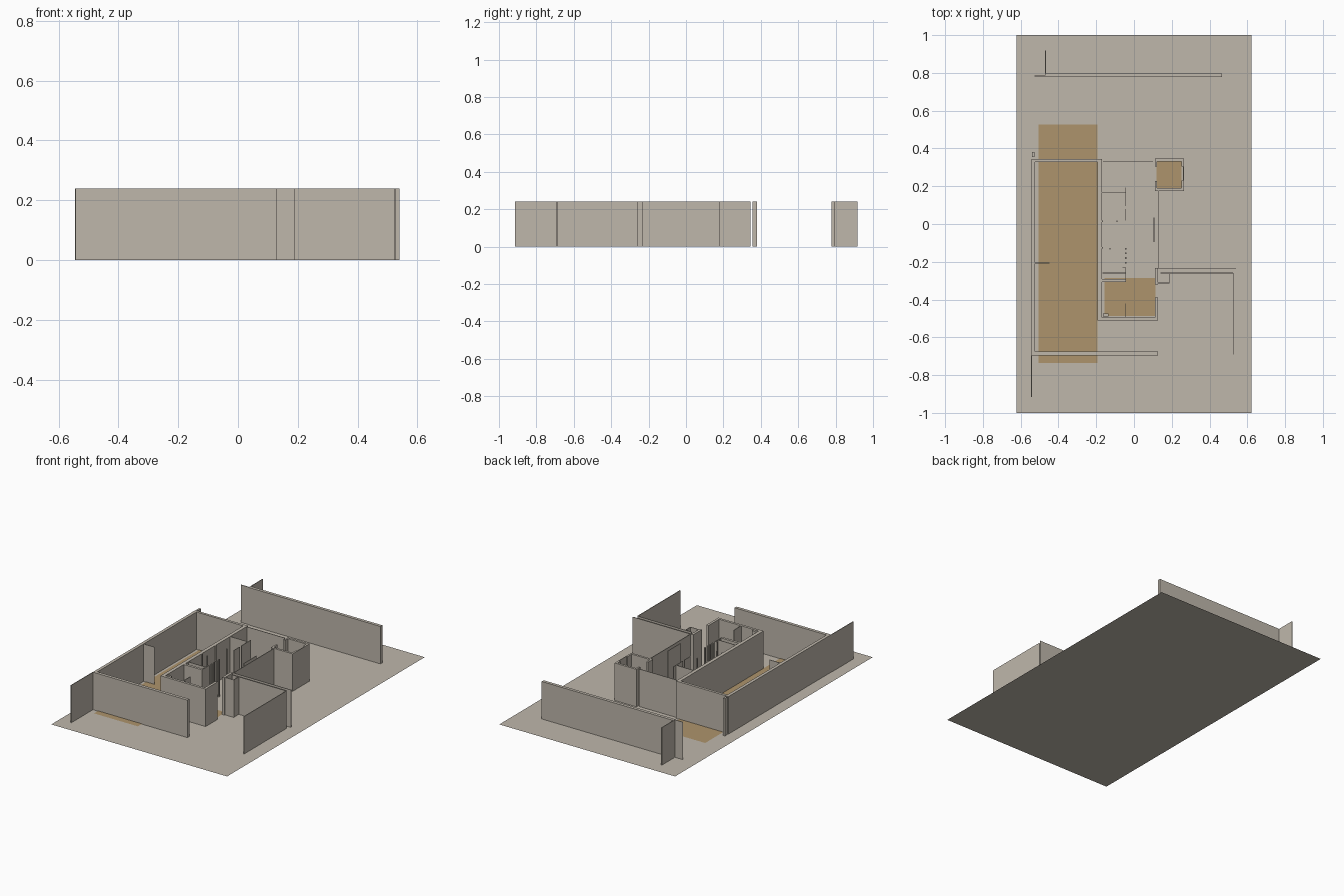
import bpy

H = 0.24    # wall height
T = 0.002   # half thickness of a thin partition


def material(name, rgb):
    m = bpy.data.materials.new(name)
    m.diffuse_color = (*rgb, 1)
    return m


STONE = material("warm_grey", (0.52, 0.475, 0.41))
TAN = material("tan_floor", (0.42, 0.295, 0.15))


def build(name, verts, faces, mat):
    me = bpy.data.meshes.new(name)
    me.from_pydata(verts, [], faces)
    me.materials.append(mat)
    ob = bpy.data.objects.new(name, me)
    bpy.context.collection.objects.link(ob)


def plate(name, x0, x1, y0, y1, z, mat):
    build(name, [(x0, y0, z), (x1, y0, z), (x1, y1, z), (x0, y1, z)], [(0, 1, 2, 3)], mat)


def walls(name, rects):
    """One object made of full-height boxes, each given as x0, x1, y0, y1."""
    v, f = [], []
    for x0, x1, y0, y1 in rects:
        n = len(v)
        for z in (0, H):
            v += [(x0, y0, z), (x1, y0, z), (x1, y1, z), (x0, y1, z)]
        f += [tuple(n + i for i in q) for q in
              ((3, 2, 1, 0), (4, 5, 6, 7), (0, 1, 5, 4), (1, 2, 6, 5), (2, 3, 7, 6), (3, 0, 4, 7))]
    build(name, v, f, STONE)


def along_x(y, x0, x1):
    return (x0, x1, y - T, y + T)


def along_y(x, y0, y1):
    return (x - T, x + T, y0, y1)


# Ground and coloured floor areas
plate("ground", -0.623, 0.623, -1, 1, 0, STONE)
plate("long_room_floor", -0.505, -0.194, -0.737, 0.527, 0.002, TAN)
plate("front_room_floor", -0.157, 0.113, -0.487, -0.287, 0.002, TAN)
plate("small_room_floor", 0.12, 0.252, 0.19, 0.332, 0.002, TAN)

# Boundary wall at the back
walls("back_fence", [(-0.47, 0.465, 0.777, 0.797),
                     along_y(-0.469, 0.797, 0.918), along_x(0.783, -0.527, -0.47)])

# Long room on the left
walls("long_room_walls", [
    (-0.543, -0.523, -0.695, 0.344),
    (-0.523, -0.17, 0.327, 0.344),
    (-0.192, -0.17, -0.51, 0.327),
    (-0.523, 0.128, -0.695, -0.675),
    along_y(-0.543, -0.915, -0.695),
    along_x(-0.207, -0.523, -0.447),
    (-0.541, -0.528, 0.355, 0.38)])

# Front room
walls("front_room_walls", [
    (-0.17, 0.128, -0.51, -0.494),
    (0.112, 0.128, -0.494, -0.39),
    (-0.17, -0.042, -0.306, -0.29),
    (-0.165, -0.135, -0.49, -0.475),
    along_y(-0.044, -0.494, -0.42),
    along_x(-0.26, -0.167, -0.042),
    along_y(-0.044, -0.29, -0.232),
    along_x(-0.232, -0.06, -0.042)])

# Small room at the back right
walls("small_room_walls", [
    (0.11, 0.264, 0.332, 0.346),
    (0.252, 0.264, 0.305, 0.332),
    (0.252, 0.264, 0.176, 0.23),
    along_y(0.262, 0.23, 0.305),
    (0.11, 0.252, 0.176, 0.19),
    (0.11, 0.121, 0.305, 0.332),
    (0.11, 0.121, 0.19, 0.228)])

# Thin inner partitions
walls("inner_partitions", [
    along_x(0.33, -0.165, 0.1),
    along_x(0.165, -0.17, -0.042),
    along_y(-0.044, 0.095, 0.192),
    along_y(-0.044, 0.018, 0.08),
    along_y(0.131, -0.232, 0.176),
    along_y(0.106, -0.095, 0.035)])

# Right wing and its closet
walls("right_wing", [
    along_x(-0.234, 0.128, 0.54),
    along_x(-0.26, 0.14, 0.525),
    along_y(0.525, -0.69, -0.26),
    (0.112, 0.128, -0.32, -0.234),
    along_x(-0.312, 0.128, 0.187),
    along_y(0.187, -0.312, -0.26)])

# Slim posts
posts = [(-0.044, -0.13 - 0.025 * i) for i in range(4)]
posts += [(-0.127, -0.13), (-0.09, 0.015), (-0.167, 0.015), (-0.167, -0.125)]
walls("posts", [(x - 0.003, x + 0.003, y - 0.004, y + 0.004) for x, y in posts])
